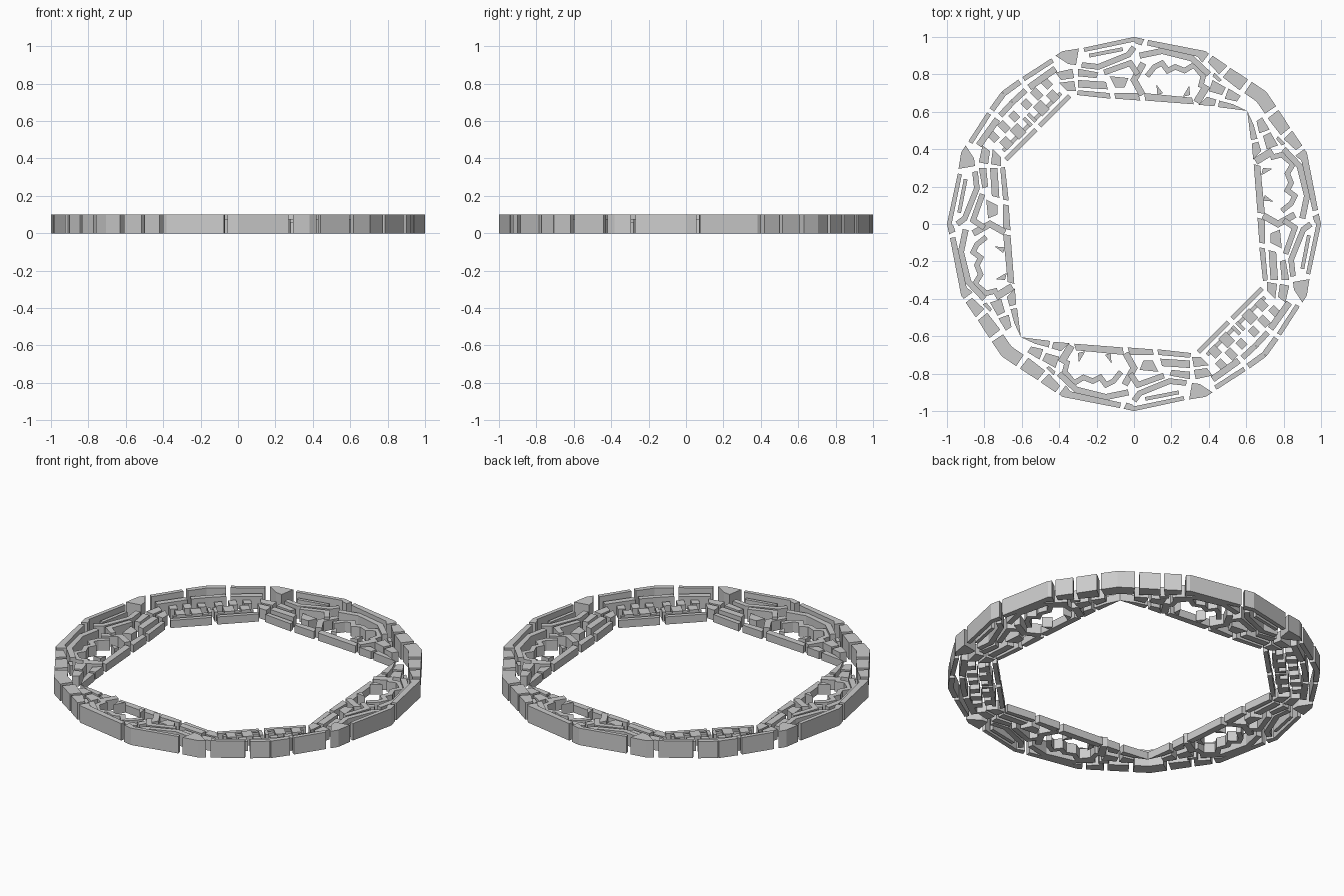
import bpy, bmesh
from mathutils import Vector

# One side of the ring is drawn, then copied over both diagonals
COPIES = [lambda x, y: (x, y), lambda x, y: (y, x),
          lambda x, y: (-y, -x), lambda x, y: (-x, -y)]


def ribbon(path, w):
    """Closed outline of a mitred strip of width w along a path."""
    p = [Vector(q) for q in path]
    left, right = [], []
    for i, q in enumerate(p):
        dirs = []
        if i > 0:
            dirs.append((q - p[i - 1]).normalized())
        if i < len(p) - 1:
            dirs.append((p[i + 1] - q).normalized())
        n = sum((Vector((-d.y, d.x)) for d in dirs), Vector((0, 0))).normalized()
        k = max(0.5, n.dot(Vector((-dirs[0].y, dirs[0].x))))
        left.append(q + n * w / 2 / k)
        right.append(q - n * w / 2 / k)
    return left + right[::-1]


def build(name, outlines, h):
    """Extrude outlines from the ground to height h, four times around."""
    bm = bmesh.new()
    for out in outlines:
        for c in COPIES:
            pts = [c(*p) for p in out]
            lo = [bm.verts.new((x, y, 0)) for x, y in pts]
            hi = [bm.verts.new((x, y, h)) for x, y in pts]
            n = len(pts)
            bm.faces.new(lo[::-1])
            bm.faces.new(hi)
            for i in range(n):
                j = (i + 1) % n
                bm.faces.new((lo[i], lo[j], hi[j], hi[i]))
    bmesh.ops.recalc_face_normals(bm, faces=bm.faces)
    me = bpy.data.meshes.new(name)
    bm.to_mesh(me)
    bm.free()
    ob = bpy.data.objects.new(name, me)
    bpy.context.collection.objects.link(ob)


# Tall outer walls
build("outer_wall", [
    [(-0.27, .942), (0, 1), (.055, .988), (.04, .955), (.01, .965), (0, .975), (-0.265, .92)],
    [(.075, .984), (.383, .924), (.40, .91), (.365, .862), (.34, .895), (.07, .955)],
    [(-0.42, .90), (-0.383, .924), (-0.295, .938), (-0.31, .85), (-0.35, .855)],
], 0.1)
build("outer_corner_blocks", [
    [(.42, .90), (.50, .845), (.455, .80), (.395, .865)],
    [(.515, .835), (.61, .772), (.565, .715), (.475, .785)],
    [(.63, .76), (.707, .707), (.655, .655), (.59, .70)],
], 0.1)
build("outer_thin_wall", [
    ribbon([(-0.435, .875), (-0.59, .775)], .025),
    ribbon([(-0.61, .76), (-0.697, .697)], .03),
], 0.1)

# Stepped middle bars
build("middle_bars", [
    ribbon([(-0.28, .85), (-0.19, .84), (-0.03, .905), (.0, .945)], .03),
    ribbon([(-0.24, .90), (-0.06, .935)], .02),
    ribbon([(.03, .90), (.15, .925), (.31, .885), (.40, .80)], .032),
    ribbon([(-0.16, .81), (-0.02, .86), (.02, .80)], .03),
    ribbon([(-0.42, .83), (-0.56, .73)], .035),
    ribbon([(-0.58, .715), (-0.65, .65)], .03),
], 0.075)

# Window frame with its wavy upper rail and small notches
build("window_frame", [
    ribbon([(.045, .69), (.0, .77), (.05, .86)], .035),
    ribbon([(.07, .79), (.11, .84), (.15, .86), (.18, .82), (.22, .84),
            (.27, .82), (.32, .85), (.37, .79), (.355, .73)], .028),
    ribbon([(.335, .65), (.39, .74)], .04),
    [(.12, .745), (.155, .70), (.125, .69)],
    [(.295, .74), (.30, .69), (.26, .68)],
], 0.06)

# Middle blocks
build("middle_blocks", [
    [(-0.30, .83), (-0.19, .81), (-0.20, .78), (-0.30, .79)],
    [(-0.30, .77), (-0.15, .76), (-0.14, .72), (-0.30, .73)],
    [(-0.13, .79), (-0.03, .78), (-0.05, .73), (-0.10, .73)],
    [(-0.42, .81), (-0.33, .83), (-0.32, .78), (-0.39, .77)],
    [(-0.40, .755), (-0.32, .765), (-0.31, .71), (-0.355, .71)],
    [(.42, .77), (.49, .73), (.47, .69), (.40, .71)],
    [(.505, .725), (.57, .685), (.55, .655), (.485, .67)],
    [(.43, .81), (.47, .77), (.455, .76), (.42, .79)],
], 0.06)

# Grid of small squares at two opposite corners
build("corner_grid", [
    ribbon([(-0.45 - .055 * i, .765 - .055 * i), (-0.48 - .055 * i, .735 - .055 * i)], w)
    for i, w in ((0, .05), (1, .06), (2, .05))
] + [
    ribbon([(-0.415, .70), (-0.45, .665)], .06),
    ribbon([(-0.475, .64), (-0.515, .60)], .07),
    ribbon([(-0.54, .575), (-0.553, .562)], .06),
], 0.055)

# Low inner rim
build("inner_rim", [
    [(-0.30, .715), (-0.13, .70), (-0.125, .67), (-0.305, .69)],
    [(-0.105, .70), (.02, .70), (.035, .66), (-0.10, .67)],
    [(.055, .70), (.31, .675), (.32, .64), (.06, .66)],
    [(.39, .68), (.44, .665), (.43, .63), (.345, .637)],
    [(.455, .66), (.53, .64), (.605, .605), (.45, .625)],
    ribbon([(-0.345, .685), (-0.505, .525)], .025),
    ribbon([(-0.39, .70), (-0.53, .56)], .02),
], 0.045)
